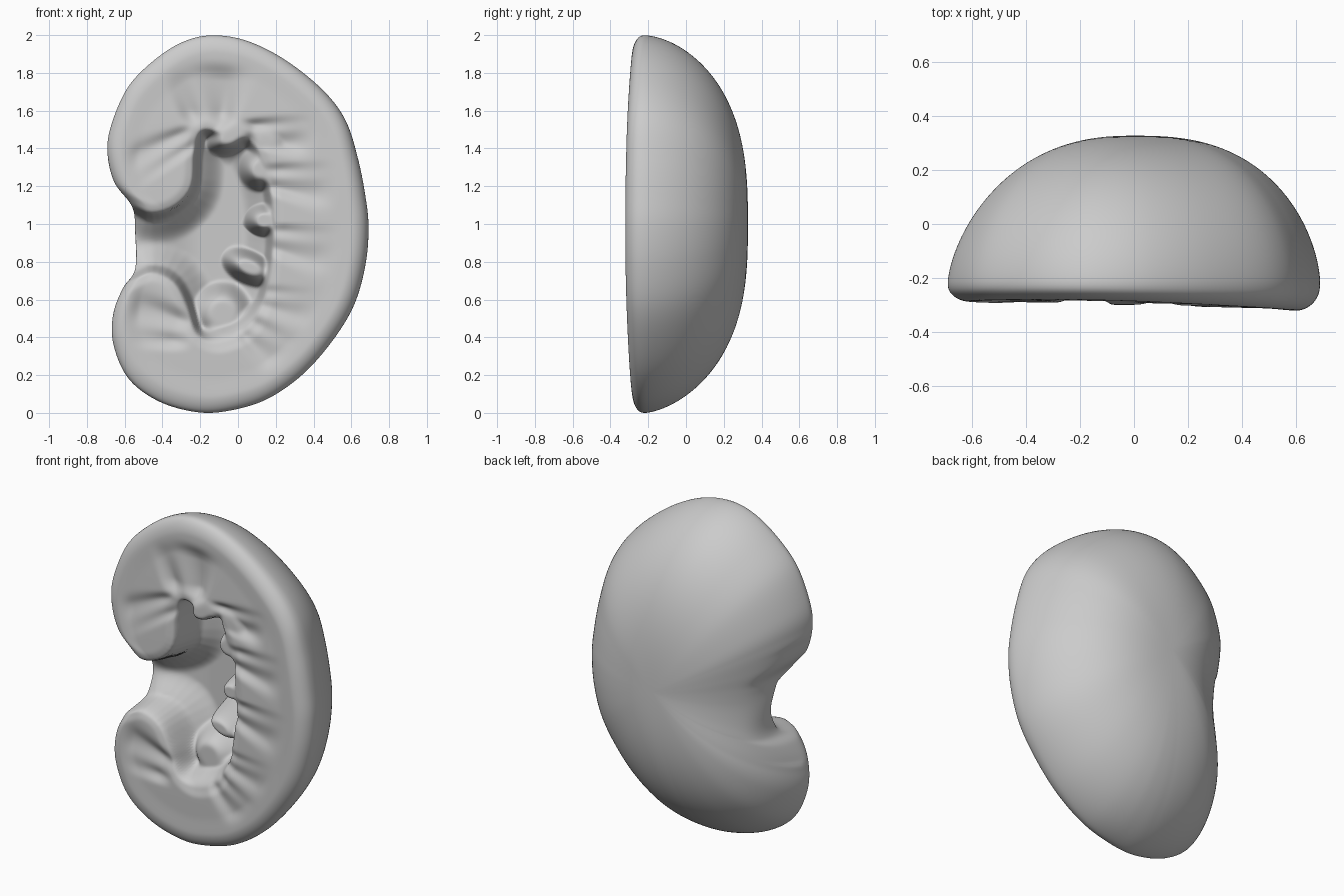
import bpy, bmesh, math
from mathutils import Vector

if "Cube" in bpy.data.objects:
    bpy.data.objects.remove(bpy.data.objects["Cube"])


def spline(pts, n):
    """Closed smooth curve through 2D points, n samples per span."""
    out, m = [], len(pts)
    for i in range(m):
        a, b, c, d = (Vector(pts[(i + k) % m]) for k in (-1, 0, 1, 2))
        for j in range(n):
            t = j / n
            out.append(0.5 * (2 * b + (c - a) * t + (2 * a - 5 * b + 4 * c - d) * t * t
                              + (3 * b - a - 3 * c + d) * t ** 3))
    return out


def smooth(t):
    t = min(1, max(0, t))
    return t * t * (3 - 2 * t)


# Silhouette (x, z): the notch is kept apart so the back can bridge it
top_right = [(-.13, 2), (.05, 1.97), (.25, 1.87), (.45, 1.71), (.57, 1.55), (.635, 1.35),
             (.675, 1.15), (.692, .98), (.675, .78), (.615, .57), (.5, .38), (.34, .2),
             (.15, .07), (-.05, .01), (-.22, .003), (-.42, .06), (-.58, .18), (-.66, .36)]
notch = [(-.662, .52), (-.61, .66), (-.545, .76), (-.545, .95), (-.56, 1.09), (-.655, 1.22)]
bridge = [(-.665, .52), (-.655, .66), (-.645, .78), (-.645, .95), (-.66, 1.09), (-.68, 1.22)]
top_left = [(-.692, 1.38), (-.67, 1.53), (-.58, 1.73), (-.43, 1.88), (-.28, 1.97)]
outline = spline(top_right + notch + top_left, 10)
hull = spline(top_right + bridge + top_left, 10)
# Border of the hollow in the cut face
hollow = spline([(-.75, 1.14), (-.56, 1.1), (-.45, 1.06), (-.33, 1.1), (-.25, 1.2), (-.235, 1.38),
                 (-.2, 1.49), (-.1, 1.49), (.04, 1.46), (.11, 1.38), (.17, 1.2), (.19, 1.0),
                 (.18, .8), (.14, .6), (.06, .43), (-.1, .36), (-.22, .42), (-.27, .56),
                 (-.34, .69), (-.45, .74), (-.56, .7), (-.75, .64)], 4)

# Pyramids on the cut face: apex, base, half width at base, depth
pyramids = [((-.16, 1.52), (-.15, 1.84), .25, .06), ((-.22, 1.47), (-.6, 1.3), .13, .03),
            ((.02, 1.49), (.38, 1.45), .12, .05), ((.13, 1.25), (.50, 1.18), .14, .035),
            ((.15, .93), (.50, .83), .15, .03), ((.08, .62), (.40, .53), .12, .025),
            ((.03, .47), (.24, .27), .14, .03), ((-.26, .42), (-.6, .54), .18, .04)]
pyramids = [(Vector(a), (Vector(b) - Vector(a)).normalized(),
             (Vector(b) - Vector(a)).length, w, d) for a, b, w, d in pyramids]

# Papillae, rounded tips in the hollow: x, z, rx, rz, tilt in degrees, top y
papillae = [(-.04, 1.46, .14, .085, 25, -.30), (.12, 1.29, .12, .12, -15, -.28),
            (.14, 1.02, .11, .09, 0, -.28), (.06, .77, .16, .09, -25, -.26),
            (.15, 1.44, .1, .07, -20, -.29), (-.08, .53, .17, .17, 0, -.17)]


def inside_distance(p):
    """Distance to the hollow's border, positive inside."""
    best, inside = 9, False
    x, z = p
    a = hollow[-1]
    for b in hollow:
        ex, ez, px, pz = b.x - a.x, b.y - a.y, x - a.x, z - a.y
        t = min(1, max(0, (px * ex + pz * ez) / (ex * ex + ez * ez + 1e-12)))
        best = min(best, (px - t * ex) ** 2 + (pz - t * ez) ** 2)
        if (a.y > z) != (b.y > z) and x < a.x + ex * (z - a.y) / ez:
            inside = not inside
        a = b
    return math.sqrt(best) * (1 if inside else -1)


def front_y(p, edge):
    """Depth of the cut face with rounded rim, pyramids, hollow and papillae."""
    x, z = p
    k = 1 - min(1, edge / .09)
    dist = inside_distance(p)
    bulge = .082 + .025 * x - .025 * (z - 1) ** 2
    face = -.225 - bulge * math.sqrt(max(0, 1 - k * k))
    inner = smooth((edge - .07) / .12)
    face += .006 * inner
    for apex, axis, length, width, depth in pyramids:
        d = p - apex
        u = d.dot(axis) / length
        if -.1 < u < 1.2:
            v = (d.x * axis.y - d.y * axis.x) / (width * (.5 + .5 * max(0, u)))
            win = smooth((u + .1) / .35) * smooth((1.15 - u) / .4) * smooth((1.2 - abs(v)) / .8)
            ridge = .65 - .3 * math.cos(v * 4.2 + 2.5 * u)
            face += inner * win * depth * ridge * (1.1 - .6 * u)
    # rounded lip, a steep wall, then a bowl-shaped floor
    face += .015 * smooth((dist + .05) / .06)
    soft = .045 + .16 * smooth((.62 - z) / .2) * smooth((x + .2) / .12)
    floor = .03 - .08 * smooth((-.2 - x) / .35)
    y = face + (floor - face) * (.62 * smooth(dist / soft) + .38 * smooth(dist / (soft + .13)))
    for px, pz, rx, rz, tilt, top in papillae:
        c, s = math.cos(math.radians(tilt)), math.sin(math.radians(tilt))
        a, b = x - px, z - pz
        r2 = ((a * c + b * s) / rx) ** 2 + ((b * c - a * s) / rz) ** 2
        if r2 < 1 and y > top:
            y -= (y - top) * smooth((1 - r2) * 1.1)
    return y


center = Vector((0, 1.0))


def hull_radius(d):
    """Distance from the centre to the bridged outline along d."""
    a = hull[-1] - center
    for b in hull:
        b = b - center
        ca, cb = a.x * d.y - a.y * d.x, b.x * d.y - b.y * d.x
        if ca * cb <= 0 and a.dot(d) > 0:
            return a.lerp(b, ca / (ca - cb + 1e-12)).length
        a = b
    return d.length


# Kidney half: rings from the middle of the cut face, round the rim, over the back
NF, NB, N = 110, 44, len(outline)
bm = bmesh.new()
rings = []
for i in range(1, NF + 1):
    t = 1 - (1 - i / NF) ** 1.2
    ring = []
    for o in outline:
        p = center + (o - center) * t
        ring.append(bm.verts.new((p.x, front_y(p, (1 - t) * (o - center).length * .95), p.y)))
    rings.append(ring)
rim_y = [v.co.y for v in rings[-1]]
radii = [max((o - center).length, hull_radius(o - center)) for o in outline]
for i in range(1, NB):
    t = math.cos(i / NB * math.pi / 2)
    ring = []
    for o, ye, R in zip(outline, rim_y, radii):
        d = o - center
        s2 = (d.y / d.length) ** 2
        r2 = max(0, d.x / d.length) ** 2
        low = .04 if d.y < 0 and d.x < 0 else 0
        q = .65 - .07 * s2 - .07 * r2 + low * min(1, 6 * abs(d.x * d.y))
        h = (1 - min(1, t * d.length / R) ** (2.2 + .55 * s2 + .4 * r2)) ** q
        y = -.225 + .553 * h
        # round the edge off toward the rim
        y = ye + (y - ye) * min(1, (1 - t ** 30)) ** .5 if R > d.length * 1.01 else y
        p = center + d * t
        ring.append(bm.verts.new((p.x, max(y, ye), p.y)))
    rings.append(ring)
for a, b in zip(rings, rings[1:]):
    for j in range(N):
        k = (j + 1) % N
        bm.faces.new((a[j], a[k], b[k], b[j]))
tips = (bm.verts.new((0, front_y(center, 1), 1)), bm.verts.new((0, .328, 1)))
for tip, ring in zip(tips, (rings[0], rings[-1])):
    for j in range(N):
        bm.faces.new((tip, ring[j], ring[(j + 1) % N]))
bmesh.ops.recalc_face_normals(bm, faces=bm.faces)
for f in bm.faces:
    f.smooth = True
mesh = bpy.data.meshes.new("kidney_half")
bm.to_mesh(mesh)
bm.free()
body = bpy.data.objects.new("kidney_half", mesh)
bpy.context.collection.objects.link(body)
mod = body.modifiers.new("soften", 'SMOOTH')
mod.factor, mod.iterations = .5, 5
